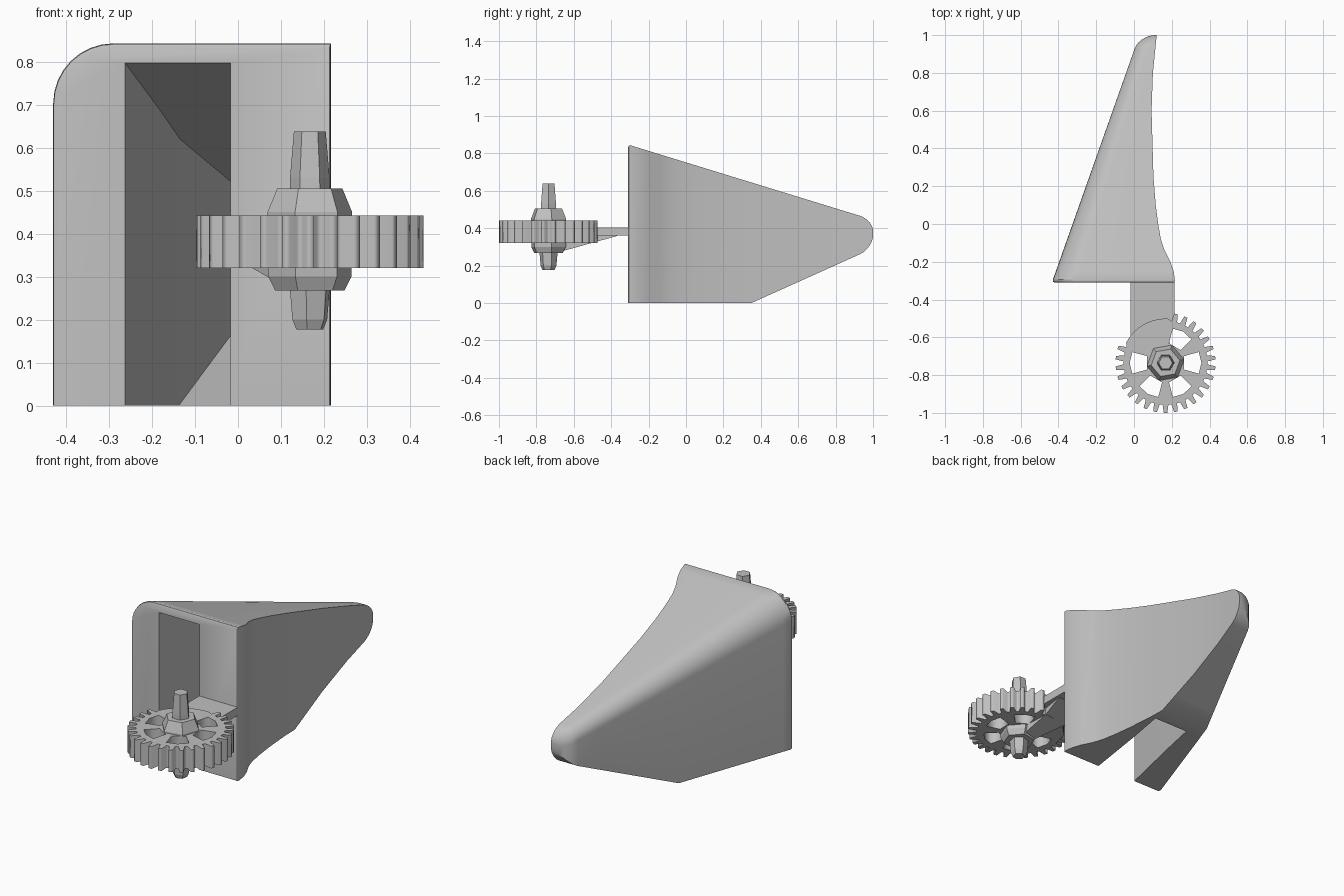
import bpy, bmesh
from math import sin, cos, pi, radians, sqrt

cube = bpy.data.objects.get("Cube")
if cube:
    bpy.data.objects.remove(cube, do_unlink=True)

grey = bpy.data.materials.new("plain grey")
grey.use_nodes = True
grey.diffuse_color = (0.53, 0.53, 0.53, 1)
grey.node_tree.nodes["Principled BSDF"].inputs["Base Color"].default_value = grey.diffuse_color


def select(ob):
    bpy.ops.object.select_all(action='DESELECT')
    ob.select_set(True)
    bpy.context.view_layer.objects.active = ob


def loft(name, sections):
    """Skin a row of equal-length closed sections and cap both ends."""
    bm = bmesh.new()
    rows = [[bm.verts.new(p) for p in s] for s in sections]
    n = len(rows[0])
    for a, b in zip(rows, rows[1:]):
        for i in range(n):
            j = (i + 1) % n
            bm.faces.new((a[i], a[j], b[j], b[i]))
    bm.faces.new(rows[0])
    bm.faces.new(rows[-1][::-1])
    bmesh.ops.recalc_face_normals(bm, faces=bm.faces)
    me = bpy.data.meshes.new(name)
    bm.to_mesh(me)
    bm.free()
    me.materials.append(grey)
    ob = bpy.data.objects.new(name, me)
    bpy.context.collection.objects.link(ob)
    return ob


def box_section(y, x0, x1, z0, z1):
    return [(x0, y, z0), (x1, y, z0), (x1, y, z1), (x0, y, z1)]


# Housing: wedge with a concave side, rounded shoulder and blunt nose
FRONT, NOSE = -0.31, 0.93
concave = [(-0.31, 0.218), (-0.25, 0.21), (-0.2, 0.192), (-0.14, 0.162), (-0.08, 0.142),
           (0, 0.128), (0.1, 0.115), (0.25, 0.103), (0.6, 0.093), (0.8, 0.1), (1, 0.12)]


def concave_x(y):
    for (ya, xa), (yb, xb) in zip(concave, concave[1:]):
        if y <= yb:
            return xa + (xb - xa) * (y - ya) / (yb - ya)
    return concave[-1][1]


def housing_section(y, inset=0.0):
    t = min(max((y - NOSE) / 0.07, 0), 1)
    bulge = 1 - sqrt(1 - t * t)
    x0 = -0.435 + 0.354 * (y - FRONT) + 0.085 * bulge + inset
    x1 = concave_x(y) - inset * 0.4
    z1 = 0.847 - 0.307 * (y - FRONT) - 0.06 * bulge - inset
    z0 = max(0, (y - 0.35) * 0.45) + 0.07 * bulge
    r = min(0.14 - 0.06 * (y - FRONT), 0.8 * (x1 - x0), 0.6 * (z1 - z0))
    arc = [(x0 + r - r * sin(a), y, z1 - r + r * cos(a))
           for a in (pi / 2 * i / 8 for i in range(9))]
    return [(x0, y, z0), (x1, y, z0), (x1, y, z1)] + arc


stations = sorted([y for y, _ in concave[1:-1]] + [-0.295, 0.35, 0.45, 0.7])
sections = [housing_section(FRONT, 0.014), housing_section(-0.306, 0.005)]
sections += [housing_section(y) for y in stations]
sections += [housing_section(NOSE + 0.07 * sin(pi / 2 * i / 7)) for i in range(8)]
housing = loft("housing", sections)

# Cavity: open at the front and the bottom, narrowing toward the nose
cavity = loft("cavity_cutter", [
    box_section(-0.33, -0.267, -0.021, -0.1, 0.803),
    box_section(0.05, -0.181, 0.036, -0.1, 0.687),
    box_section(0.27, -0.135, 0.075, 0.004, 0.62),
    box_section(0.75, 0.04, 0.06, 0.24, 0.474)])
cut = housing.modifiers.new("cavity", 'BOOLEAN')
cut.operation, cut.solver, cut.object = 'DIFFERENCE', 'EXACT', cavity
select(housing)
bpy.ops.object.modifier_apply(modifier=cut.name)
bpy.data.objects.remove(cavity, do_unlink=True)
bpy.ops.object.shade_smooth_by_angle(angle=radians(28))

# Arm: flat plate from the housing into the gear rim
plan = [(-0.018, -0.3), (0.215, -0.3), (0.215, -0.51), (0.18, -0.54), (-0.018, -0.61)]
loft("arm_plate", [[(x, y, z) for x, y in plan] for z in (0.36, 0.405)])

# Strut: tapered wedge under the arm reaching the hub
loft("arm_strut", [box_section(-0.37, 0.0, 0.2, 0.358, 0.37),
                   box_section(-0.5, 0.03, 0.18, 0.322, 0.37),
                   box_section(-0.67, 0.11, 0.19, 0.275, 0.34)])

# Gear: toothed rim with cut windows; the rim is plain where the arm joins
CX, CY, TEETH = 0.167, -0.735, 30


def polar(r, deg):
    a = radians(deg)
    return (CX + r * cos(a), CY + r * sin(a))


outline = []
for i in range(TEETH):
    mid = i * 360 / TEETH + 6
    if 84 < mid < 160:
        outline += [polar(0.234, mid - 3), polar(0.234, mid + 3)]
    else:
        outline += [polar(0.222, mid - 4), polar(0.265, mid - 2),
                    polar(0.265, mid + 2), polar(0.222, mid + 4)]
loops = [outline]
for mid in (0, 60, 180, 240, 300):
    loops.append([polar(0.105, mid - 20), polar(0.185, mid - 18), polar(0.19, mid),
                  polar(0.185, mid + 18), polar(0.105, mid + 20)])

curve = bpy.data.curves.new("gear", 'CURVE')
curve.dimensions, curve.fill_mode, curve.extrude = '2D', 'BOTH', 0.061
for pts in loops:
    spline = curve.splines.new('POLY')
    spline.points.add(len(pts) - 1)
    for p, (x, y) in zip(spline.points, pts):
        p.co = (x, y, 0, 1)
    spline.use_cyclic_u = True
curve.materials.append(grey)
gear = bpy.data.objects.new("gear", curve)
bpy.context.collection.objects.link(gear)
gear.location.z = 0.381
select(gear)
bpy.ops.object.convert(target='MESH')


# Hub and axle ends: faceted six-sided turnings
def turned(name, profile, turn):
    return loft(name, [[(*polar(r, turn + 60 * i), z) for i in range(6)] for r, z in profile])


turned("hub", [(0.082, 0.268), (0.098, 0.3), (0.1, 0.45), (0.077, 0.505)], 10)
turned("upper_axle", [(0.047, 0.48), (0.046, 0.53), (0.037, 0.638)], 0)
turned("lower_axle", [(0.033, 0.177), (0.043, 0.2), (0.05, 0.28)], 20)
